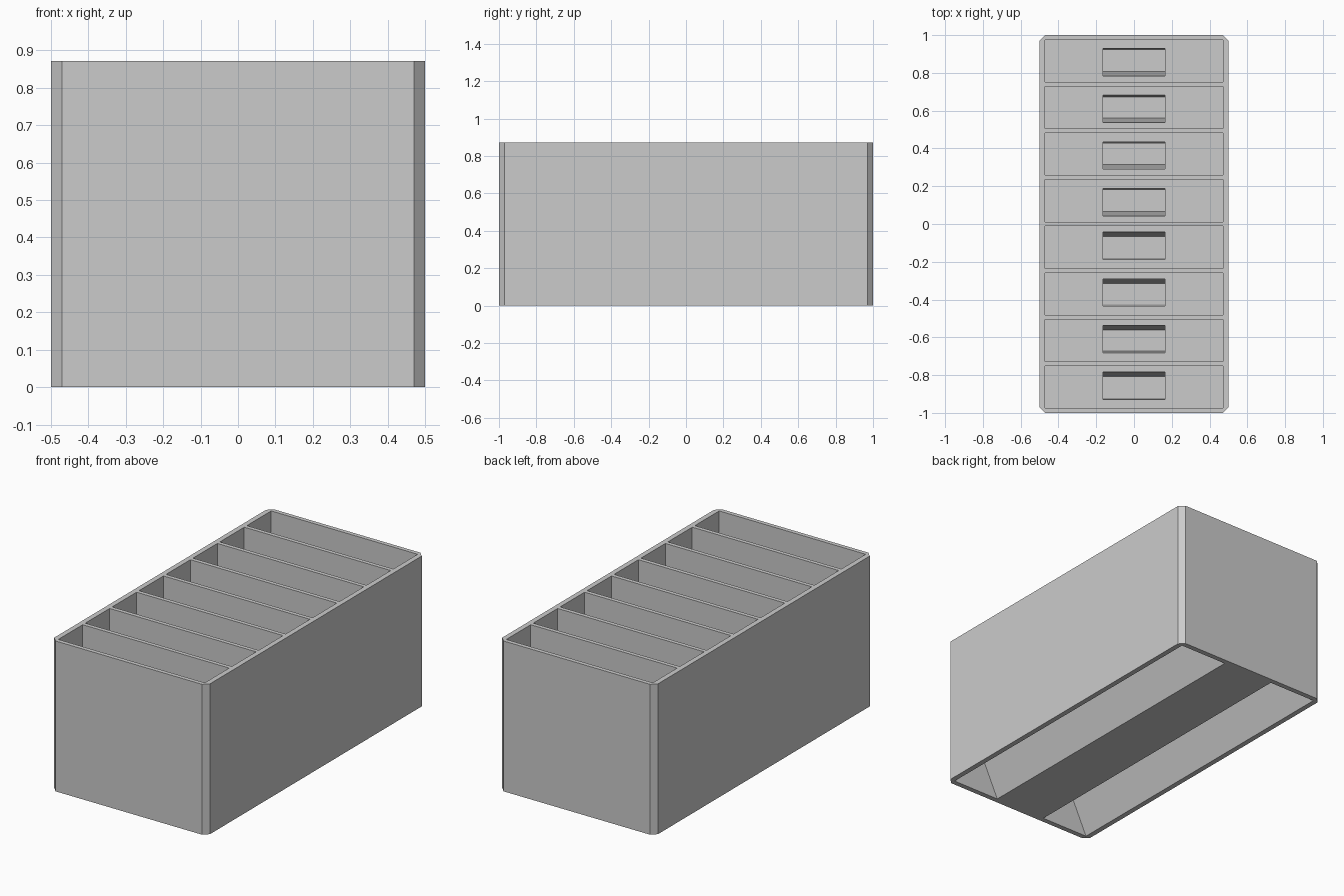
import bpy, bmesh

if "Cube" in bpy.data.objects:
    bpy.data.objects.remove(bpy.data.objects["Cube"])

HEIGHT = 0.872
FLOOR = 0.37      # level of the pocket floors
PIT_FLOOR = 0.03
PITCH = 0.2468

grey = bpy.data.materials.new("light_grey")
grey.diffuse_color = (0.6, 0.6, 0.6, 1)
grey.use_nodes = True
grey.node_tree.nodes["Principled BSDF"].inputs["Base Color"].default_value = grey.diffuse_color


def loft(bm, lower, upper):
    """Closed solid between two matching rings of points."""
    a = [bm.verts.new(p) for p in lower]
    b = [bm.verts.new(p) for p in upper]
    bm.faces.new(a[::-1])
    bm.faces.new(b)
    for i in range(len(a)):
        j = (i + 1) % len(a)
        bm.faces.new((a[i], a[j], b[j], b[i]))


def rect(hx, y0, y1, z):
    return [(-hx, y0, z), (hx, y0, z), (hx, y1, z), (-hx, y1, z)]


def make(name, bm):
    bmesh.ops.recalc_face_normals(bm, faces=bm.faces)
    me = bpy.data.meshes.new(name)
    bm.to_mesh(me)
    bm.free()
    me.materials.append(grey)
    ob = bpy.data.objects.new(name, me)
    bpy.context.collection.objects.link(ob)
    return ob


def cut(target, name, bm):
    cutter = make(name, bm)
    cutter.hide_render = True
    mod = target.modifiers.new(name, 'BOOLEAN')
    mod.operation = 'DIFFERENCE'
    mod.solver = 'EXACT'
    mod.object = cutter
    bpy.context.view_layer.objects.active = target
    bpy.ops.object.modifier_apply(modifier=name)
    bpy.data.objects.remove(cutter)


# Body: block with chamfered upright corners
bm = bmesh.new()
c = 0.03
ring = [(-0.5 + c, -1), (0.5 - c, -1), (0.5, -1 + c), (0.5, 1 - c),
        (0.5 - c, 1), (-0.5 + c, 1), (-0.5, 1 - c), (-0.5, -1 + c)]
loft(bm, [(x, y, 0) for x, y in ring], [(x, y, HEIGHT) for x, y in ring])
body = make("divided_tray", bm)

centres = [(i - 3.5) * PITCH for i in range(8)]

# Eight wide pockets open at the top
bm = bmesh.new()
for y in centres:
    loft(bm, rect(0.47, y - 0.1115, y + 0.1115, FLOOR),
         rect(0.47, y - 0.1115, y + 0.1115, HEIGHT + 0.1))
cut(body, "pockets", bm)

# Tapered pit in the middle of every pocket floor
bm = bmesh.new()
for y in centres:
    m = y - 0.008 * (1 if y > 0 else -1)
    loft(bm, rect(0.163, y - 0.0565, y + 0.0565, PIT_FLOOR),
         rect(0.163, m - 0.073, m + 0.073, FLOOR + 0.01))
cut(body, "pits", bm)

# Two triangular channels along the underside
bm = bmesh.new()
for s in (-1, 1):
    tri = [(s * 0.165, 0), (s * 0.47, 0), (s * 0.3175, 0.325)]
    # the mouth drops straight through the base
    prof = [(s * 0.165, -0.05), (s * 0.47, -0.05), tri[1], tri[2], tri[0]]
    loft(bm, [(x, -0.97, z) for x, z in prof], [(x, 0.97, z) for x, z in prof])
cut(body, "channels", bm)
